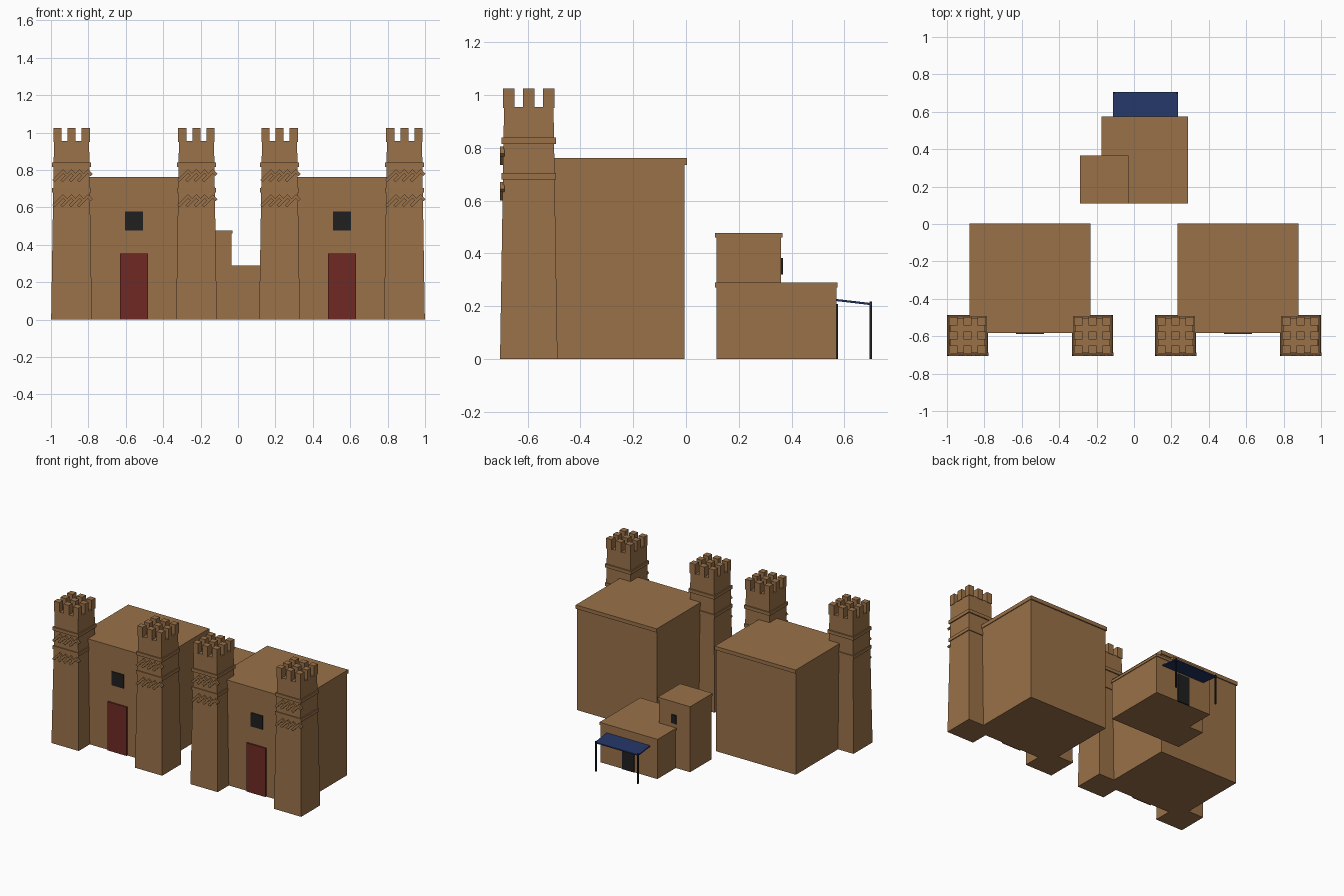
import bpy
import bmesh
from mathutils import Matrix, Vector
from math import radians

if "Cube" in bpy.data.objects:
    bpy.data.objects.remove(bpy.data.objects["Cube"], do_unlink=True)


def material(name, rgb):
    m = bpy.data.materials.new(name)
    m.use_nodes = True
    m.diffuse_color = (*rgb, 1)
    m.node_tree.nodes["Principled BSDF"].inputs["Base Color"].default_value = (*rgb, 1)
    return m


CLAY = material("clay brown", (0.32, 0.165, 0.065))
RED = material("door red", (0.16, 0.023, 0.017))
BLACK = material("soot black", (0.014, 0.014, 0.014))
BLUE = material("awning blue", (0.017, 0.036, 0.13))


def add_box(bm, x, y, z, taper=1.0, matrix=None):
    """Box between (min, max) pairs; the top is scaled by taper."""
    c = Vector(((x[0] + x[1]) / 2, (y[0] + y[1]) / 2, (z[0] + z[1]) / 2))
    size = Vector((x[1] - x[0], y[1] - y[0], z[1] - z[0]))
    verts = bmesh.ops.create_cube(bm, size=1)["verts"]
    for v in verts:
        k = taper if v.co.z > 0 else 1
        v.co = Vector((v.co.x * size.x * k, v.co.y * size.y * k, v.co.z * size.z)) + c
    if matrix:
        bmesh.ops.transform(bm, matrix=matrix, verts=verts)


def finish(name, bm, mat):
    mesh = bpy.data.meshes.new(name)
    bm.to_mesh(mesh)
    bm.free()
    mesh.materials.append(mat)
    ob = bpy.data.objects.new(name, mesh)
    bpy.context.collection.objects.link(ob)
    return ob


def box(name, mat, x, y, z, taper=1.0):
    bm = bmesh.new()
    add_box(bm, x, y, z, taper)
    return finish(name, bm, mat)


def around(c, half):
    return (c - half, c + half)


def tower(name, cx, cy=-0.596):
    # Tapered shaft
    box(name + "_shaft", CLAY, around(cx, 0.109), around(cy, 0.109), (0, 0.955), 0.86)
    # Projecting bands
    for i, z in enumerate((0.68, 0.815)):
        box(f"{name}_band_{i}", CLAY, around(cx, 0.104), around(cy, 0.104), (z, z + 0.024))
    # Battlements
    bm = bmesh.new()
    for i in (-1, 0, 1):
        for j in (-1, 0, 1):
            add_box(bm, around(cx + i * 0.076, 0.0215), around(cy + j * 0.076, 0.0215), (0.95, 1.025))
    finish(name + "_battlements", bm, CLAY)
    # Zigzag relief on the front
    bm = bmesh.new()
    for z in (0.638, 0.772):
        for k in range(4):
            corner = Matrix.Translation((cx - 0.045 + k * 0.044, cy - 0.104, z + 0.032))
            for angle, length in ((45, 0.082), (-45, 0.036)):
                x = (-length, 0) if angle > 0 else (0, length)
                add_box(bm, x, (-0.005, 0.012), (-0.016, 0),
                        matrix=corner @ Matrix.Rotation(radians(-angle), 4, 'Y'))
    finish(name + "_zigzag", bm, CLAY)


def house(side, cx):
    # Main block and roof slab
    box(side + "_house_walls", CLAY, around(cx, 0.319), (-0.578, -0.005), (0, 0.74))
    box(side + "_house_roof", CLAY, around(cx, 0.324), (-0.583, 0.003), (0.735, 0.762))
    # Door and window on the front
    box(side + "_house_door", RED, around(cx, 0.076), (-0.588, -0.57), (0, 0.352))
    box(side + "_house_window", BLACK, around(cx, 0.048), (-0.583, -0.57), (0.477, 0.577))
    for n, dx in (("outer", 0.334), ("inner", -0.334)):
        tower(f"{side}_{n}_tower", cx + dx * (1 if cx > 0 else -1))


house("left", 0.556)
house("right", -0.556)

# Small rear house with a raised corner block
box("rear_house_walls", CLAY, (-0.17, 0.285), (0.115, 0.57), (0, 0.275))
box("rear_house_roof", CLAY, (-0.175, 0.29), (0.11, 0.575), (0.271, 0.29))
box("rear_block_walls", CLAY, (-0.285, -0.035), (0.115, 0.36), (0, 0.463))
box("rear_block_roof", CLAY, (-0.29, -0.03), (0.11, 0.366), (0.459, 0.477))
box("rear_block_window", BLACK, around(-0.158, 0.02), (0.355, 0.367), (0.32, 0.382))
box("rear_house_door", BLACK, around(0.06, 0.048), (0.565, 0.576), (0, 0.207))

# Sloping awning on two posts
bm = bmesh.new()
add_box(bm, (-0.112, 0.235), (0.568, 0.705), (0.219, 0.227))
for v in bm.verts:
    v.co.z -= 0.016 * (v.co.y - 0.568) / 0.137
finish("awning", bm, BLUE)
for n, x in (("left", 0.229), ("right", -0.106)):
    box(n + "_awning_post", BLACK, around(x, 0.005), around(0.701, 0.005), (0, 0.217))
